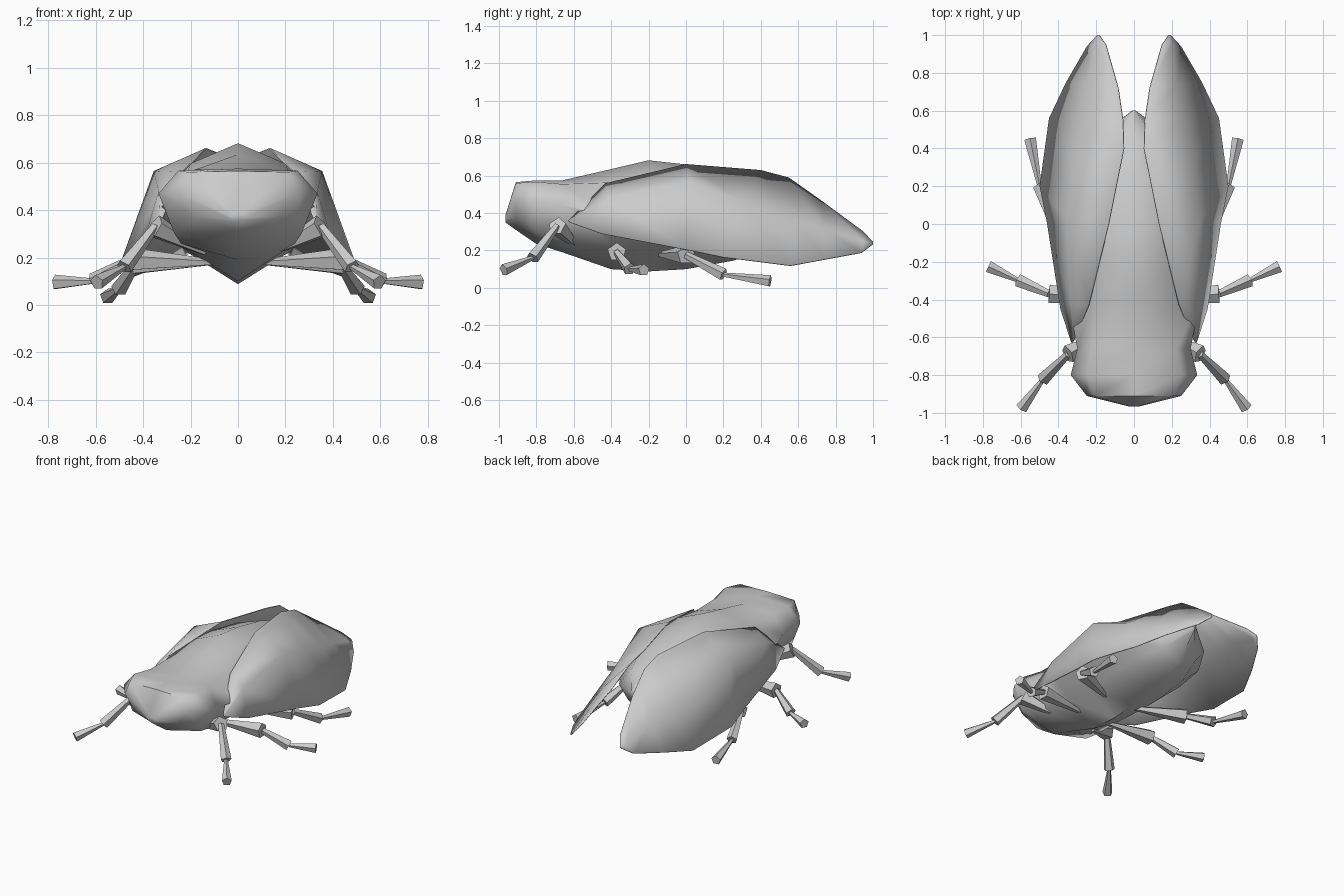
import bpy, bmesh, math
from mathutils import Vector

cube = bpy.data.objects.get("Cube")
if cube:
    bpy.data.objects.remove(cube)

grey = bpy.data.materials.new("plain_grey")
grey.use_nodes = True
grey.diffuse_color = (0.6, 0.6, 0.6, 1)
grey.node_tree.nodes["Principled BSDF"].inputs["Base Color"].default_value = (0.6, 0.6, 0.6, 1)


def finish(bm, name, angle=60):
    bmesh.ops.recalc_face_normals(bm, faces=bm.faces)
    mesh = bpy.data.meshes.new(name)
    bm.to_mesh(mesh)
    bm.free()
    ob = bpy.data.objects.new(name, mesh)
    bpy.context.collection.objects.link(ob)
    mesh.materials.append(grey)
    bpy.ops.object.select_all(action='DESELECT')
    ob.select_set(True)
    bpy.context.view_layer.objects.active = ob
    bpy.ops.object.shade_smooth_by_angle(angle=math.radians(angle))
    return ob


def loft(bm, rows, closed):
    rings = [[bm.verts.new(p) for p in row] for row in rows]
    for a, b in zip(rings, rings[1:]):
        n = len(a)
        for i in range(n if closed else n - 1):
            j = (i + 1) % n
            bm.faces.new((a[i], a[j], b[j], b[i]))
    return rings


# Body: y, top, half width, widest height, bottom, shoulder width, shoulder height, fullness below
stations = [
    (-.965, .39, .03, .37, .35, .6, .7, .6), (-.91, .565, .25, .47, .31, .85, .95, .7),
    (-.80, .575, .335, .47, .235, .75, .92, .8), (-.66, .575, .30, .44, .19, .75, .85, .8),
    (-.4, .635, .35, .38, .1, .6, .72, .6), (-.2, .682, .37, .37, .088, .55, .72, .58),
    (0, .66, .38, .37, .1, .55, .72, .58), (.25, .61, .33, .36, .145, .55, .75, .6),
    (.45, .54, .21, .37, .21, .55, .75, .65), (.6, .45, .01, .42, .38, .55, .75, .6)]
rows = []
for y, top, w, mid, low, sw, sh, full in stations:
    half = [(sw * w, mid + sh * (top - mid)), (w, mid),
            (full * w, mid - full * .9 * (mid - low))]
    ring = [(0, top)] + half + [(0, low)] + [(-x, z) for x, z in reversed(half)]
    rows.append([(x, y, z) for x, z in ring])
bm = bmesh.new()
rings = loft(bm, rows, True)
bm.faces.new(rings[0])
bm.faces.new(rings[-1])
finish(bm, "body")

# Wings: inner edge, ridge and outer edge of each cross-section, flattening to the rear
wing = [
    ((.32, -.62, .37), (.33, -.63, .36), (.335, -.62, .35)),
    ((.24, -.43, .56), (.335, -.42, .48), (.39, -.45, .29)),
    ((.135, 0, .662), (.355, .02, .565), (.46, 0, .205)),
    ((.055, .4, .63), (.31, .32, .45), (.5, .2, .165)),
    ((.06, .55, .59), (.265, .56, .37), (.45, .56, .12)),
    ((.085, .72, .47), (.225, .74, .32), (.36, .75, .155)),
    ((.15, .95, .3), (.2, .95, .25), (.25, .94, .19)),
    ((.185, 1, .245), (.19, 1, .24), (.195, 1, .235))]

# Legs: hip, knee, ankle and toe
legs = {
    "front_leg": [(.14, -.58, .22), (.35, -.69, .33), (.48, -.82, .16), (.595, -.975, .095)],
    "middle_leg": [(.1, -.4, .18), (.45, -.37, .19), (.61, -.3, .1), (.77, -.225, .095)],
    "hind_leg": [(.1, -.15, .18), (.43, 0, .175), (.5, .2, .07), (.55, .45, .035)]}
radii = [(.012, .052), (.02, .036), (.012, .033)]

for side, s in (("left", 1), ("right", -1)):
    bm = bmesh.new()
    loft(bm, [[(s * x, y, z) for x, y, z in row] for row in wing], False)
    ob = finish(bm, side + "_wing")
    if ob.data.polygons[2].normal.z < 0:
        ob.data.flip_normals()
    thick = ob.modifiers.new("thickness", 'SOLIDIFY')
    thick.thickness = .006

    for name, joints in legs.items():
        bm = bmesh.new()
        pts = [Vector((s * x, y, z)) for x, y, z in joints]
        for a, b, (r1, r2) in zip(pts, pts[1:], radii):
            d = b - a
            turn = d.to_track_quat('Z', 'Y').to_matrix().to_4x4()
            turn.translation = (a + b) / 2
            bmesh.ops.create_cone(bm, cap_ends=True, segments=5, radius1=r1,
                                  radius2=r2, depth=d.length, matrix=turn)
        finish(bm, side + "_" + name, 30)
